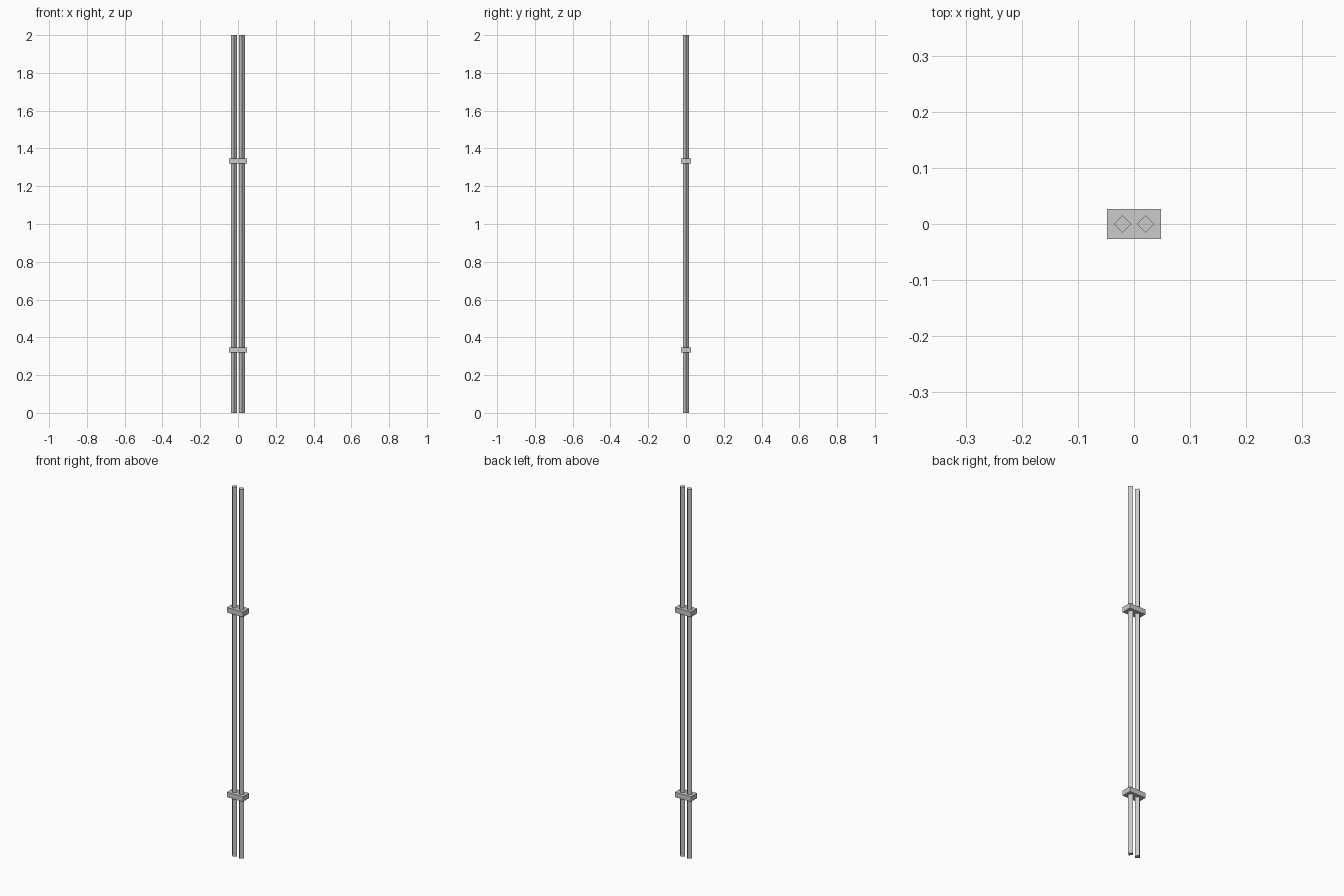
import bpy
from math import pi

if "Cube" in bpy.data.objects:
    bpy.data.objects.remove(bpy.data.objects["Cube"])

POLE_X, POLE_R, HEIGHT = 0.0207, 0.0155, 2.0
CLAMP_SIZE = (0.096, 0.053, 0.027)


def add_pole(name, x):
    # four-sided rod with its corners along x and y
    bpy.ops.mesh.primitive_cylinder_add(vertices=4, radius=POLE_R, depth=HEIGHT,
                                        location=(x, 0, HEIGHT / 2))
    bpy.context.object.name = name


def add_clamp(name, z):
    # flat block joining both rods
    bpy.ops.mesh.primitive_cube_add(size=1, location=(0, 0, z))
    clamp = bpy.context.object
    clamp.name = name
    clamp.scale = CLAMP_SIZE
    bpy.ops.object.transform_apply(location=False, rotation=False, scale=True)


# Pair of upright rods
for side, x in (("left", -POLE_X), ("right", POLE_X)):
    add_pole(f"{side}_rod", x)

# Two clamps, one unit apart
for level, z in (("lower", 1 / 3), ("upper", 4 / 3)):
    add_clamp(f"{level}_clamp", z)
